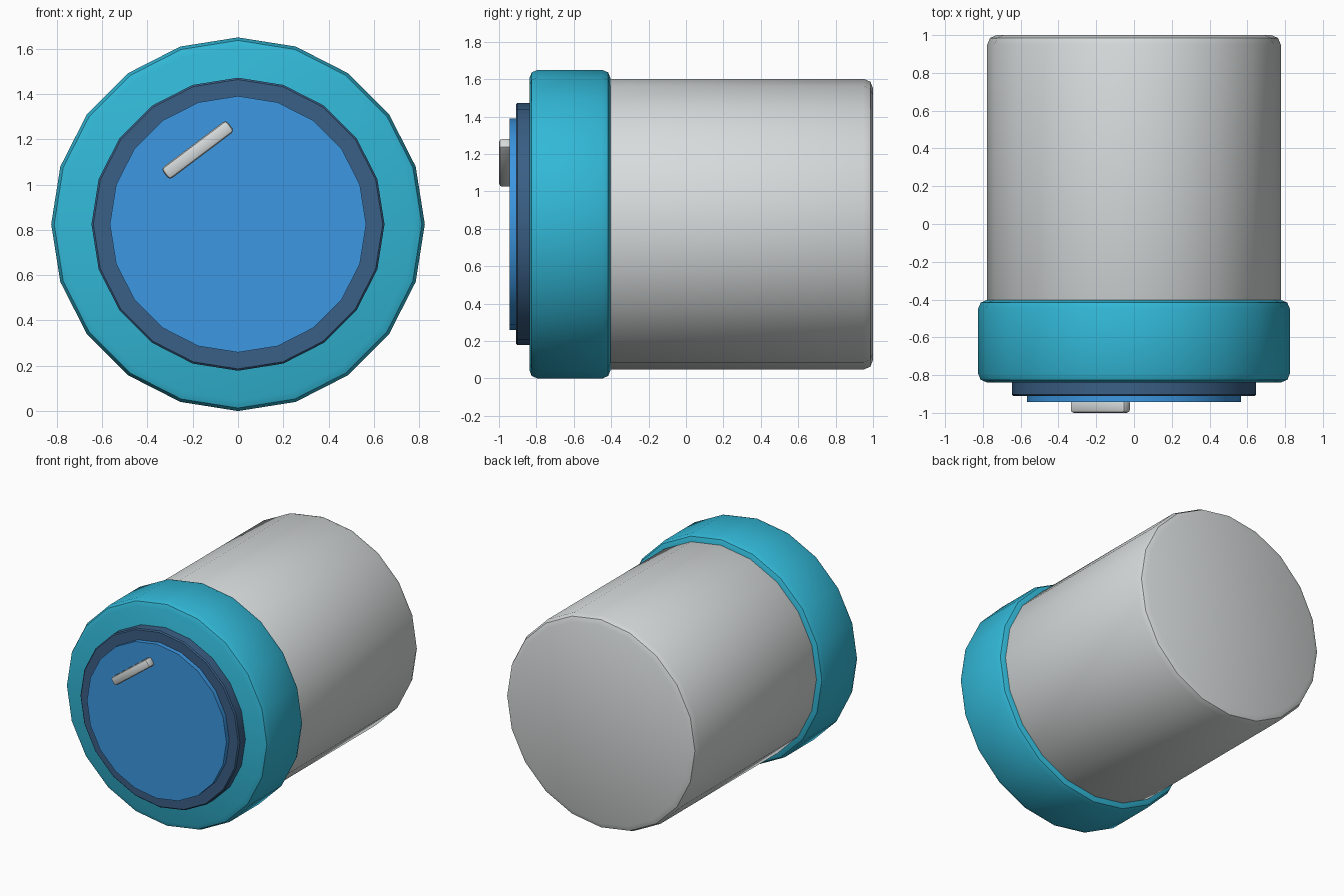
import bpy, math
from mathutils import Matrix

if "Cube" in bpy.data.objects:
    bpy.data.objects.remove(bpy.data.objects["Cube"])

CZ = 0.825   # height of the main axis


def material(name, rgb):
    m = bpy.data.materials.new(name)
    lin = [(c / 255 / 12.92) if c < 10 else ((c / 255 + 0.055) / 1.055) ** 2.4 for c in rgb]
    m.diffuse_color = (*lin, 1)
    m.use_nodes = True
    m.node_tree.nodes["Principled BSDF"].inputs["Base Color"].default_value = m.diffuse_color
    return m


grey = material("light grey", (215, 219, 219))
teal = material("teal", (50, 184, 215))
navy = material("navy", (58, 95, 133))
blue = material("blue", (60, 151, 226))


def finish(ob, name, mat, bevel, segments):
    ob.name = name
    ob.data.materials.append(mat)
    if bevel:
        b = ob.modifiers.new("rounded edges", 'BEVEL')
        b.width, b.segments = bevel, segments
        b.limit_method, b.angle_limit = 'ANGLE', math.radians(40)
        bpy.ops.object.modifier_apply(modifier=b.name)
    bpy.ops.object.shade_smooth_by_angle(angle=math.radians(35))


def drum(name, radius, y0, y1, mat, bevel=0, segments=2):
    """20-sided cylinder lying along y, with a vertex at the top."""
    bpy.ops.mesh.primitive_cylinder_add(vertices=20, radius=radius, depth=y1 - y0)
    ob = bpy.context.object
    ob.data.transform(Matrix.Rotation(math.pi / 2, 4, 'X'))
    ob.location = (0, (y0 + y1) / 2, CZ)
    finish(ob, name, mat, bevel, segments)


# Round housing, front collar, inner ring and lens
drum("housing", 0.777, -0.50, 1.0, grey, 0.05)
drum("front_collar", 0.825, -0.838, -0.403, teal, 0.045)
drum("inner_ring", 0.647, -0.91, -0.80, navy, 0.008, 1)
drum("lens", 0.566, -0.943, -0.88, blue)

# Slanted highlight bar on the lens
bpy.ops.mesh.primitive_cube_add(size=1)
bar = bpy.context.object
bar.data.transform(Matrix.Diagonal((0.36, 0.07, 0.062, 1)))
bar.location = (-0.178, -0.965, 1.153)
bar.rotation_euler = (0, math.radians(-37), 0)
finish(bar, "lens_highlight", grey, 0.016, 2)
